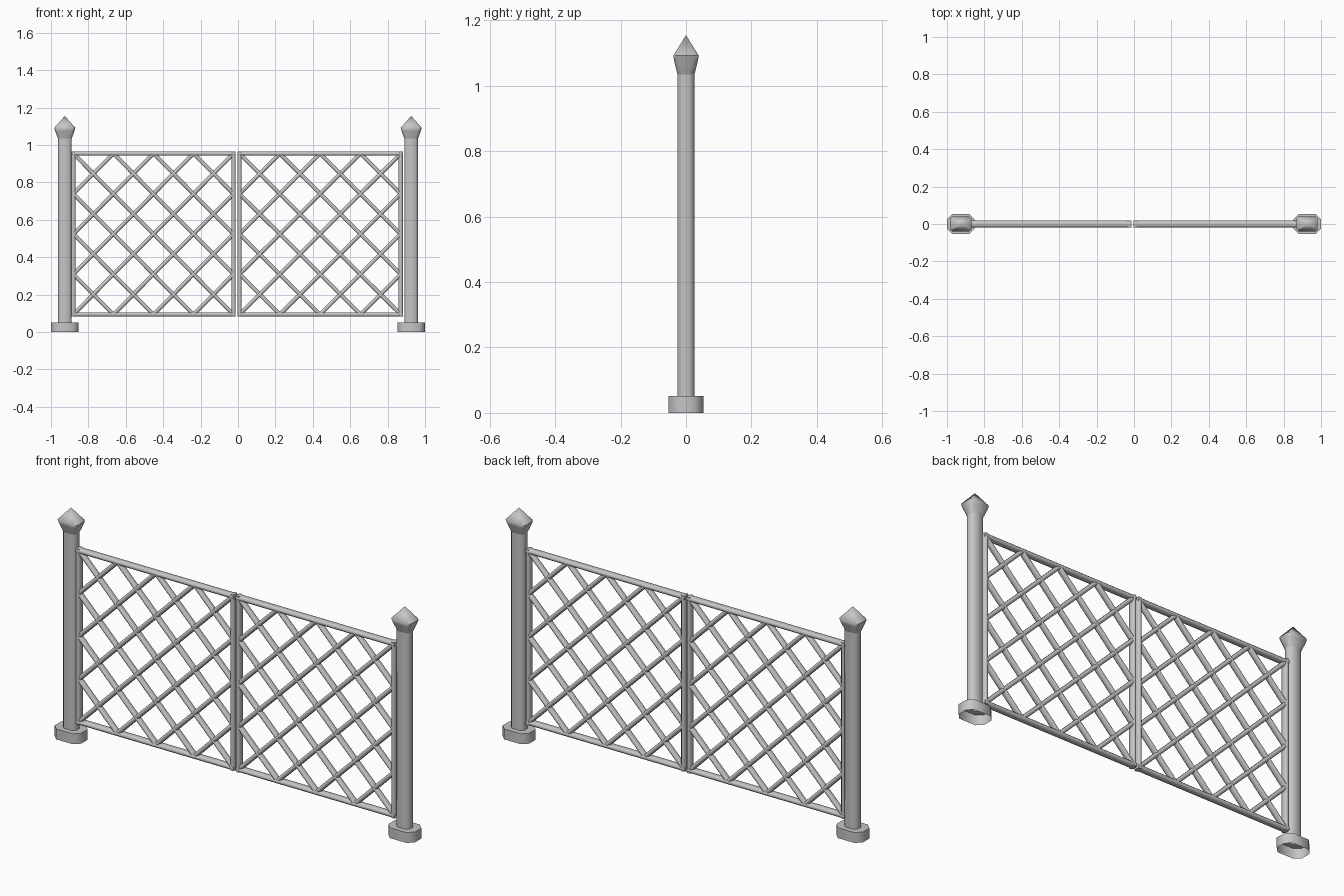
import bpy, bmesh, math
from mathutils import Vector

cube = bpy.data.objects.get("Cube")
if cube:
    bpy.data.objects.remove(cube)

grey = bpy.data.materials.new("light grey metal")
grey.use_nodes = True
colour = (0.56, 0.56, 0.56, 1)
grey.diffuse_color = colour
grey.node_tree.nodes["Principled BSDF"].inputs["Base Color"].default_value = colour


def finish(bm, name, angle=50):
    """Turn a bmesh into a named object with the shared material."""
    bmesh.ops.recalc_face_normals(bm, faces=bm.faces)
    mesh = bpy.data.meshes.new(name)
    bm.to_mesh(mesh)
    bm.free()
    mesh.materials.append(grey)
    obj = bpy.data.objects.new(name, mesh)
    bpy.context.collection.objects.link(obj)
    bpy.ops.object.select_all(action="DESELECT")
    obj.select_set(True)
    bpy.context.view_layer.objects.active = obj
    bpy.ops.object.shade_smooth_by_angle(angle=math.radians(angle))
    return obj


def octagon(hx, hy, cut):
    """Rectangle outline with cut corners."""
    return [(hx, cut - hy), (hx, hy - cut), (hx - cut, hy), (cut - hx, hy),
            (-hx, hy - cut), (-hx, cut - hy), (cut - hx, -hy), (hx - cut, -hy)]


def skin(bm, rings):
    for low, high in zip(rings, rings[1:]):
        for i in range(len(low)):
            j = (i + 1) % len(low)
            bm.faces.new((low[i], low[j], high[j], high[i]))


def loft(name, cx, levels, tip=None):
    """Stack cut-corner outlines (z, half x, half y, cut), open underneath."""
    bm = bmesh.new()
    rings = [[bm.verts.new((cx + x, y, z)) for x, y in octagon(hx, hy, cut)]
             for z, hx, hy, cut in levels]
    skin(bm, rings)
    if tip:
        top = bm.verts.new((cx, 0, tip))
        for a, b in zip(rings[-1], rings[-1][1:] + rings[-1][:1]):
            bm.faces.new((a, b, top))
    return finish(bm, name)


def bar(bm, start, end, width, depth):
    """Straight cut-corner bar between two (x, z) points."""
    a, b = Vector((start[0], 0, start[1])), Vector((end[0], 0, end[1]))
    side = (b - a).normalized().cross(Vector((0, 1, 0)))
    outline = octagon(width / 2, depth / 2, width * 0.3)
    rings = [[bm.verts.new(p + side * u + Vector((0, v, 0))) for u, v in outline]
             for p in (a, b)]
    skin(bm, rings)
    bm.faces.new(rings[0])
    bm.faces.new(rings[1])


# Posts with hollow feet and pointed finials
POST = (0.037, 0.026, 0.014)
for side, sign in (("left", 1), ("right", -1)):
    x = sign * 0.926
    loft(side + "_post_base", x, [(0, 0.074, 0.053, 0.028), (0.052, 0.074, 0.053, 0.028),
                                  (0.052, *POST)])
    loft(side + "_post", x, [(0.052, *POST), (1.035, *POST)])
    loft(side + "_post_finial", x, [(1.035, *POST), (1.075, 0.052, 0.036, 0.013),
                                    (1.092, 0.056, 0.039, 0.010)], tip=1.155)

# Two framed lattice panels
BAR, DEPTH = 0.022, 0.035
BOTTOM, TOP = 0.083, 0.965
CELLS = 4
for side, x0, x1 in (("right", -0.891, -0.013), ("left", -0.003, 0.881)):
    h = BAR / 2
    frame = bmesh.new()
    for z in (BOTTOM + h, TOP - h):
        bar(frame, (x0, z), (x1, z), BAR, DEPTH)
    for x in (x0 + h, x1 - h):
        bar(frame, (x, BOTTOM), (x, TOP), BAR, DEPTH)
    finish(frame, side + "_panel_frame")

    # Diagonals run between evenly spaced nodes on the frame
    lattice = bmesh.new()
    left, low = x0 + h, BOTTOM + h
    dx, dz = (x1 - x0 - BAR) / CELLS, (TOP - BOTTOM - BAR) / CELLS
    for k in range(1 - CELLS, CELLS):
        i0, j0 = max(k, 0), max(-k, 0)
        n = CELLS - abs(k)
        for flip in (False, True):
            ends = [(i0, j0), (i0 + n, j0 + n)]
            if flip:
                ends = [(CELLS - i, j) for i, j in ends]
            a, b = [(left + i * dx, low + j * dz) for i, j in ends]
            bar(lattice, a, b, 0.021, 0.03)
    finish(lattice, side + "_panel_lattice")
